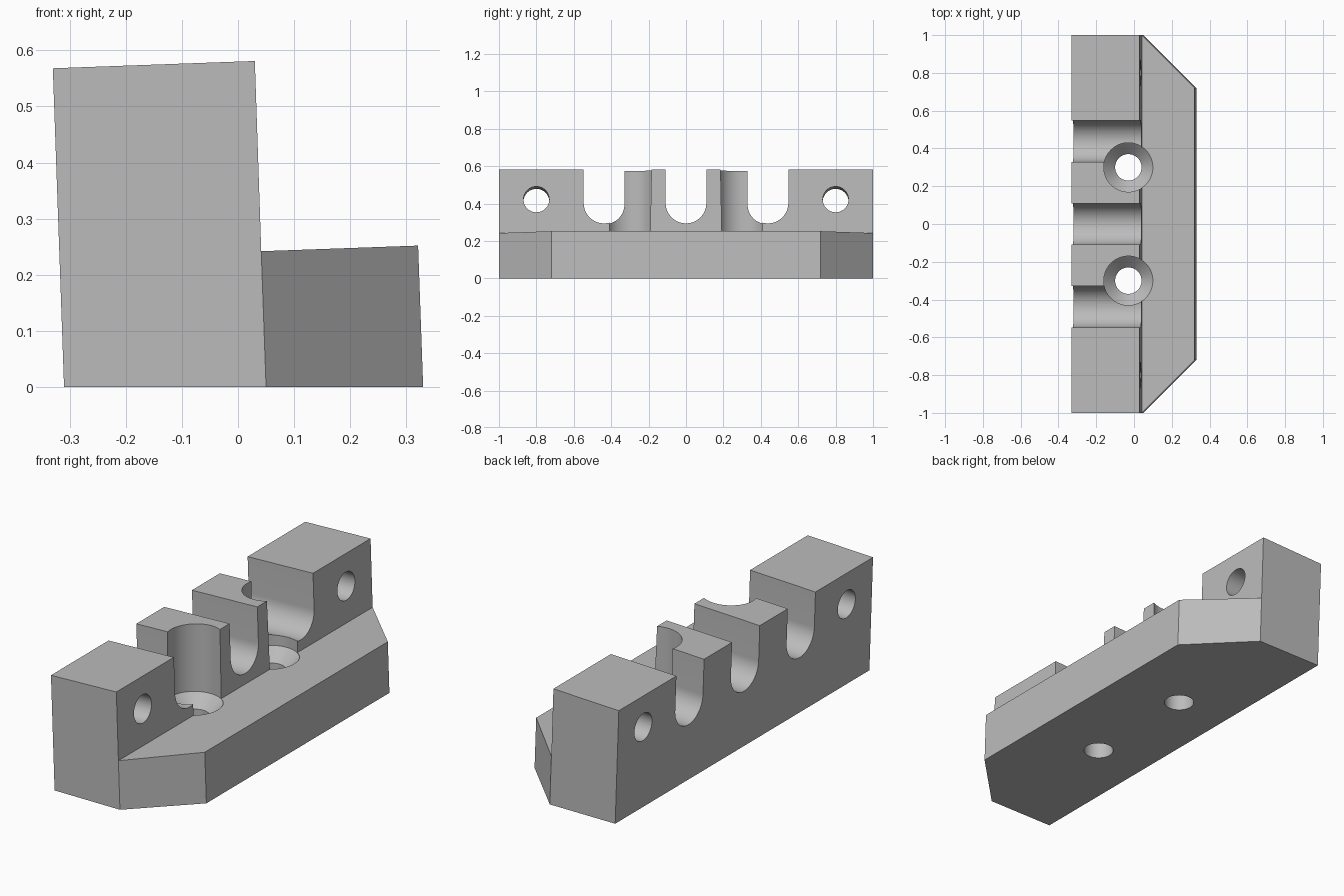
import bpy, bmesh, math
from mathutils import Matrix

if "Cube" in bpy.data.objects:
    bpy.data.objects.remove(bpy.data.objects["Cube"], do_unlink=True)

TILT = math.atan(0.0355)

grey = bpy.data.materials.new("plain grey")
grey.use_nodes = True
grey.diffuse_color = (0.5, 0.5, 0.5, 1)
grey.node_tree.nodes["Principled BSDF"].inputs["Base Color"].default_value = (0.5, 0.5, 0.5, 1)


def make_object(name, bm):
    bmesh.ops.recalc_face_normals(bm, faces=bm.faces)
    mesh = bpy.data.meshes.new(name)
    bm.to_mesh(mesh)
    bm.free()
    mesh.materials.append(grey)
    obj = bpy.data.objects.new(name, mesh)
    bpy.context.collection.objects.link(obj)
    return obj


def bridge(bm, rings):
    # Join successive closed rings with quads
    for a, b in zip(rings, rings[1:]):
        for i in range(len(a)):
            j = (i + 1) % len(a)
            bm.faces.new((a[i], a[j], b[j], b[i]))


def x_prism(name, outline, location):
    # Tilted prism that runs along x from a y-z outline
    bm = bmesh.new()
    rings = [[bm.verts.new((x, y, z)) for y, z in outline] for x in (-0.6, 0.6)]
    bridge(bm, rings)
    for ring in rings:
        bm.faces.new(ring)
    bm.transform(Matrix.Translation(location) @ Matrix.Rotation(-TILT, 4, 'Y'))
    return make_object(name, bm)


def arc(radius, start, end, steps):
    angles = [start + (end - start) * i / steps for i in range(steps + 1)]
    return [(radius * math.cos(a), radius * math.sin(a)) for a in angles]


def lathe(name, profile, x, y, sides=64):
    bm = bmesh.new()
    rings = [[bm.verts.new((x + px, y + py, z))
              for px, py in arc(r, 0, 2 * math.pi, sides)[:-1]] for r, z in profile]
    bridge(bm, rings)
    bm.faces.new(rings[0])
    bm.faces.new(rings[-1])
    return make_object(name, bm)


# Leaning L-shaped body; the shelf's outer edge is shorter for angled corners
section = [(-0.31, 0, 1), (0.05, 0, 1), (0.33, 0, 0.72), (0.321, 0.252, 0.72),
           (0.0414, 0.242, 1), (0.03, 0.581, 1), (-0.33, 0.568, 1)]
bm = bmesh.new()
ends = [[bm.verts.new((x, side * y, z)) for x, z, y in section] for side in (-1, 1)]
bridge(bm, ends)
for end in ends:
    bm.faces.new([end[i] for i in (0, 1, 4, 5, 6)])
    bm.faces.new(end[1:5])
body = make_object("clamp_block", bm)

# Three U-shaped channels, two bolt holes and two countersunk screw pockets
cutters = []
u_outline = [(0.109, 0.5), (-0.109, 0.5)] + arc(0.109, math.pi, 2 * math.pi, 32)
for y in (-0.438, 0, 0.438):
    cutters.append(x_prism("channel_cutter", u_outline, (0.04, y, 0.403)))
for side in (-1, 1):
    hole = arc(0.069, 0, 2 * math.pi, 48)[:-1]
    cutters.append(x_prism("bolt_hole_cutter", hole, (0.035, side * 0.8, 0.422)))
    pocket = [(0.07, -0.1), (0.07, 0.18), (0.13, 0.24), (0.13, 0.8)]
    cutters.append(lathe("screw_pocket_cutter", pocket, -0.03, side * 0.3))

bpy.ops.object.select_all(action='DESELECT')
body.select_set(True)
bpy.context.view_layer.objects.active = body
for cutter in cutters:
    cutter.hide_render = True
    cut = body.modifiers.new("cut", 'BOOLEAN')
    cut.operation = 'DIFFERENCE'
    cut.solver = 'EXACT'
    cut.object = cutter
    bpy.ops.object.modifier_apply(modifier=cut.name)
    bpy.data.objects.remove(cutter, do_unlink=True)

bpy.ops.object.shade_smooth_by_angle(angle=math.radians(25))
